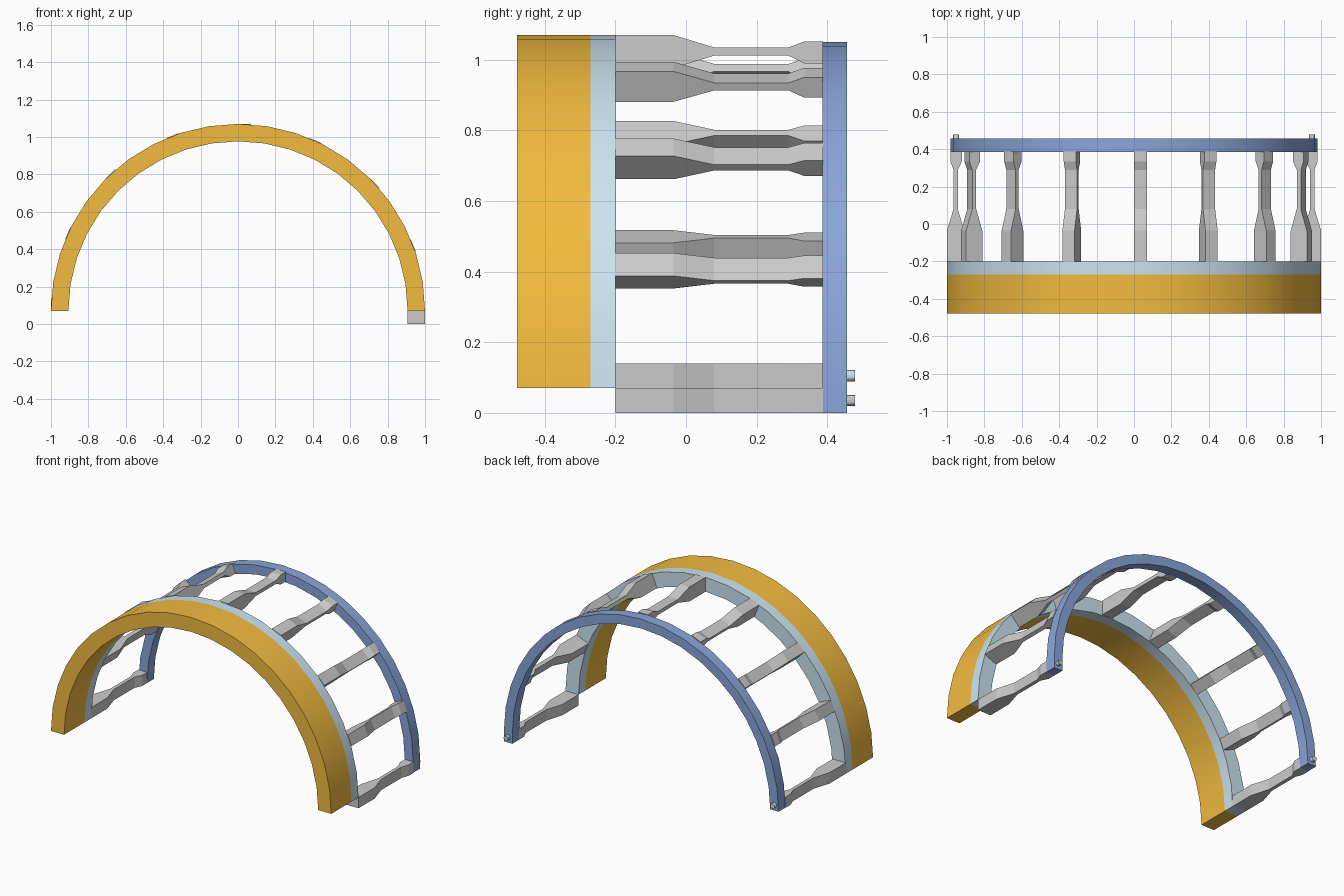
import bpy, bmesh
from math import sin, cos, pi, radians
from mathutils import Matrix

if "Cube" in bpy.data.objects:
    bpy.data.objects.remove(bpy.data.objects["Cube"])

CZ = 0.07          # height of the arch centre
BAR = 0.07         # width of each cross bar


def material(name, rgb):
    m = bpy.data.materials.new(name)
    m.diffuse_color = (*rgb, 1)
    m.use_nodes = True
    m.node_tree.nodes["Principled BSDF"].inputs["Base Color"].default_value = m.diffuse_color
    return m


def finish(name, bm, mat=None, smooth=False):
    bmesh.ops.recalc_face_normals(bm, faces=bm.faces)
    me = bpy.data.meshes.new(name)
    bm.to_mesh(me)
    bm.free()
    ob = bpy.data.objects.new(name, me)
    bpy.context.collection.objects.link(ob)
    if mat:
        me.materials.append(mat)
    if smooth:
        bpy.ops.object.select_all(action='DESELECT')
        ob.select_set(True)
        bpy.context.view_layer.objects.active = ob
        bpy.ops.object.shade_smooth_by_angle(angle=radians(30))
    return ob


def arch(name, outer, inner, y0, y1, mat, foot=0.0, segs=20):
    """Half ring of rectangular section, optionally with a straight right foot."""
    bm = bmesh.new()
    section = [(outer, y0), (outer, y1), (inner, y1), (inner, y0)]
    loops = []
    if foot:
        loops.append([bm.verts.new((r, y, CZ - foot)) for r, y in section])
    for i in range(segs + 1):
        a = pi * i / segs
        loops.append([bm.verts.new((r * cos(a), y, CZ + r * sin(a))) for r, y in section])
    for p, q in zip(loops, loops[1:]):
        for k in range(4):
            n = (k + 1) % 4
            bm.faces.new((p[k], p[n], q[n], q[k]))
    bm.faces.new(loops[0])
    bm.faces.new(loops[-1])
    return finish(name, bm, mat, True)


def place(angle):
    return Matrix.Translation((0, 0, CZ)) @ Matrix.Rotation(-angle, 4, 'Y')


def cross_bar(name, angle):
    """Waisted bar: (y, inner radius, outer radius) stations, swung round the arch."""
    stations = [(-0.20, 0.907, 1.0), (-0.035, 0.907, 1.0), (0.08, 0.942, 0.965),
                (0.29, 0.942, 0.965), (0.335, 0.92, 0.982), (0.388, 0.92, 0.982)]
    bm = bmesh.new()
    loops = [[bm.verts.new(c) for c in ((i, y, -BAR), (o, y, -BAR), (o, y, 0), (i, y, 0))]
             for y, i, o in stations]
    for p, q in zip(loops, loops[1:]):
        for k in range(4):
            n = (k + 1) % 4
            bm.faces.new((p[k], p[n], q[n], q[k]))
    bm.faces.new(loops[0])
    bm.faces.new(loops[-1])
    bm.transform(place(angle))
    return finish(name, bm)


def peg(name, angle, mat=None):
    bm = bmesh.new()
    bmesh.ops.create_cone(bm, cap_ends=True, segments=12, radius1=0.016, radius2=0.016, depth=0.04)
    bm.transform(place(angle) @ Matrix.Translation((0.951, 0.458, -BAR / 2))
                 @ Matrix.Rotation(pi / 2, 4, 'X'))
    return finish(name, bm, mat, True)


orange = material("orange", (0.90, 0.50, 0.05))
sky = material("light_blue", (0.60, 0.78, 0.88))
blue = material("blue", (0.25, 0.38, 0.70))

# Front band, its trim and the slim rear hoop
arch("front_arch", 1.0, 0.907, -0.478, -0.27, orange)
arch("trim_arch", 1.0, 0.907, -0.27, -0.20, sky)
arch("rear_hoop", 0.98, 0.92, 0.386, 0.456, blue, foot=BAR)

# Nine waisted bars joining the arches
for i in range(9):
    cross_bar(f"cross_bar_{i + 1}", pi * i / 8)

# Small pegs at the hoop ends
peg("right_peg", 0)
peg("left_peg", pi, sky)
